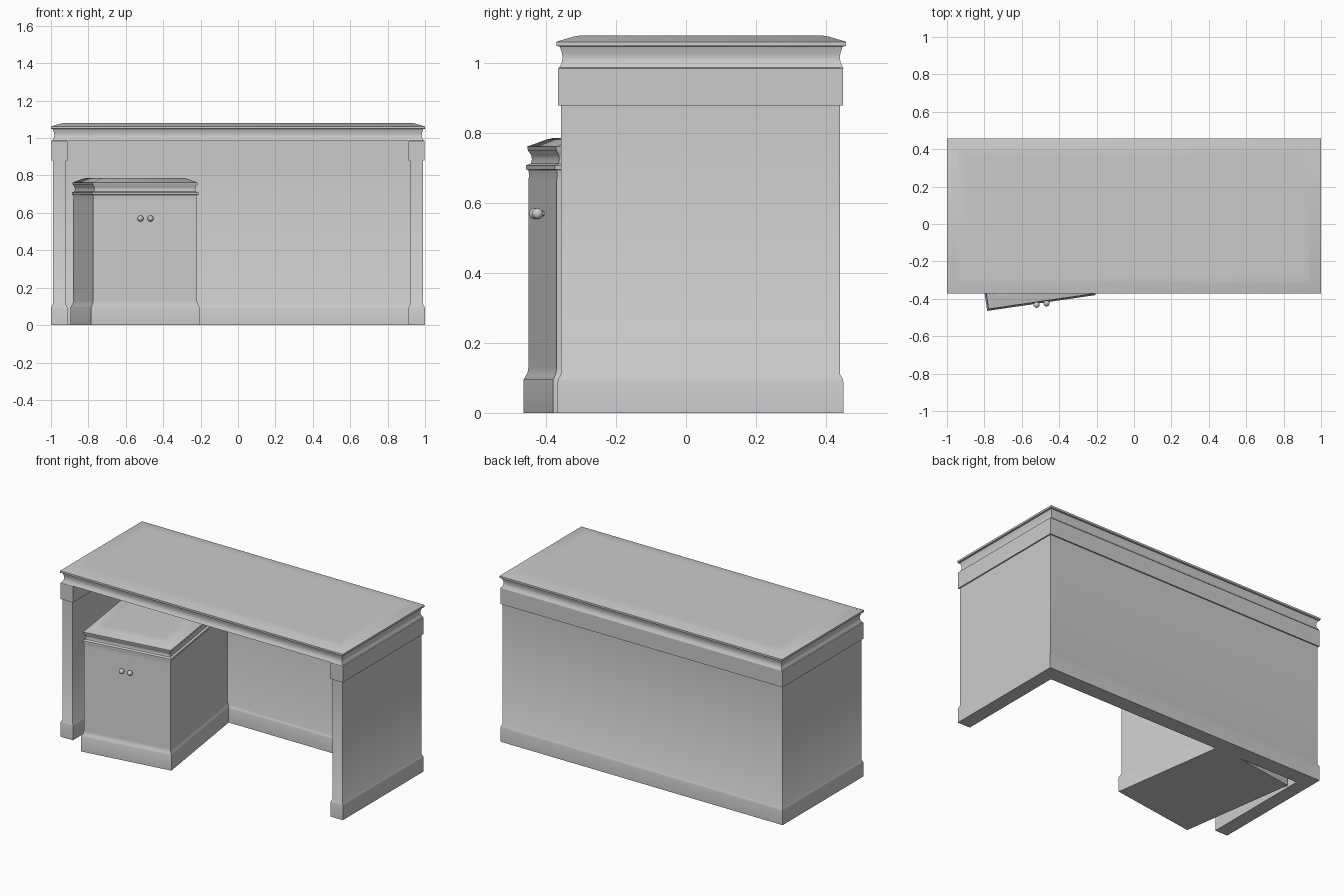
import bpy, bmesh, math
from mathutils import Vector, Matrix

cube = bpy.data.objects.get("Cube")
if cube:
    bpy.data.objects.remove(cube, do_unlink=True)

# One plain grey finish
grey = bpy.data.materials.new("plain_grey")
grey.use_nodes = True
colour = (0.6, 0.6, 0.6, 1)
grey.diffuse_color = colour
grey.node_tree.nodes["Principled BSDF"].inputs["Base Color"].default_value = colour


def finish(bm, name, matrix):
    bmesh.ops.recalc_face_normals(bm, faces=bm.faces)
    mesh = bpy.data.meshes.new(name)
    bm.to_mesh(mesh)
    bm.free()
    mesh.materials.append(grey)
    obj = bpy.data.objects.new(name, mesh)
    bpy.context.collection.objects.link(obj)
    obj.matrix_world = matrix
    bpy.ops.object.select_all(action="DESELECT")
    obj.select_set(True)
    bpy.context.view_layer.objects.active = obj
    bpy.ops.object.shade_smooth_by_angle(angle=math.radians(35))
    return obj


def offset_outline(outline, d):
    """Move every edge of a counter-clockwise outline outwards by d."""
    pts = [Vector(p) for p in outline]
    result = []
    for i, p in enumerate(pts):
        a = (p - pts[i - 1]).normalized()
        b = (pts[(i + 1) % len(pts)] - p).normalized()
        n1, n2 = Vector((a.y, -a.x)), Vector((b.y, -b.x))
        result.append(p + (n1 + n2) * d / (1 + n1.dot(n2)))
    return result


def moulded_block(name, outline, profile, matrix=Matrix()):
    """Sweep an (offset, height) moulding profile round an outline."""
    bm = bmesh.new()
    rings = [[bm.verts.new((p.x, p.y, z)) for p in offset_outline(outline, d)]
             for d, z in profile]
    n = len(outline)
    for low, high in zip(rings, rings[1:]):
        for i in range(n):
            j = (i + 1) % n
            bm.faces.new((low[i], low[j], high[j], high[i]))
    bm.faces.new(rings[0][::-1])
    bm.faces.new(rings[-1])
    return finish(bm, name, matrix)


def rectangle(x0, x1, y0, y1):
    return [(x0, y0), (x1, y0), (x1, y1), (x0, y1)]


# Desk walls: two sides and a back, with plinth and frieze
front, back, inner = -0.358, 0.441, 0.36
walls = [(-0.99, front), (-0.92, front), (-0.92, inner), (0.92, inner),
         (0.92, front), (0.99, front), (0.99, back), (-0.99, back)]
moulded_block("desk_walls", walls, [
    (0.009, 0), (0.009, 0.09), (0.006, 0.1), (0, 0.11), (0, 0.88),
    (0.008, 0.88), (0.008, 0.985), (-0.012, 0.995)])

# Desk top with cove and sloped edge
moulded_block("desk_top", rectangle(-1, 1, -0.371, 0.458), [
    (-0.006, 0.985), (-0.015, 1.0), (-0.018, 1.015), (-0.016, 1.03),
    (-0.01, 1.048), (0, 1.05), (0, 1.062), (-0.05, 1.077), (-0.07, 1.08),
    (-0.1, 1.08)])

# Drawer cabinet, turned slightly under the desk
width, depth = 0.562, 0.74
place = Matrix.Translation((-0.775, -0.451, 0)) @ Matrix.Rotation(math.radians(8.3), 4, "Z")
moulded_block("cabinet", rectangle(0, width, 0, depth), [
    (0.012, 0), (0.012, 0.095), (0.007, 0.105), (0.002, 0.115), (0, 0.13),
    (0, 0.665), (-0.002, 0.68), (0, 0.695), (0.006, 0.697), (0.006, 0.708),
    (-0.006, 0.714), (-0.009, 0.725), (-0.007, 0.738), (0.001, 0.75),
    (0.003, 0.762), (-0.045, 0.782), (-0.06, 0.786), (-0.09, 0.786)], place)

# Pair of round knobs on short stems
for side, sign in (("right", -1), ("left", 1)):
    bm = bmesh.new()
    bmesh.ops.create_uvsphere(bm, u_segments=24, v_segments=16, radius=0.016)
    bmesh.ops.create_cone(bm, segments=16, radius1=0.007, radius2=0.007, depth=0.03,
                          cap_ends=True, matrix=Matrix.Translation((0, 0, -0.015)))
    spot = Matrix.Translation((width / 2 + sign * 0.027, -0.018, 0.57))
    finish(bm, side + "_knob", place @ spot @ Matrix.Rotation(math.pi / 2, 4, "X"))
